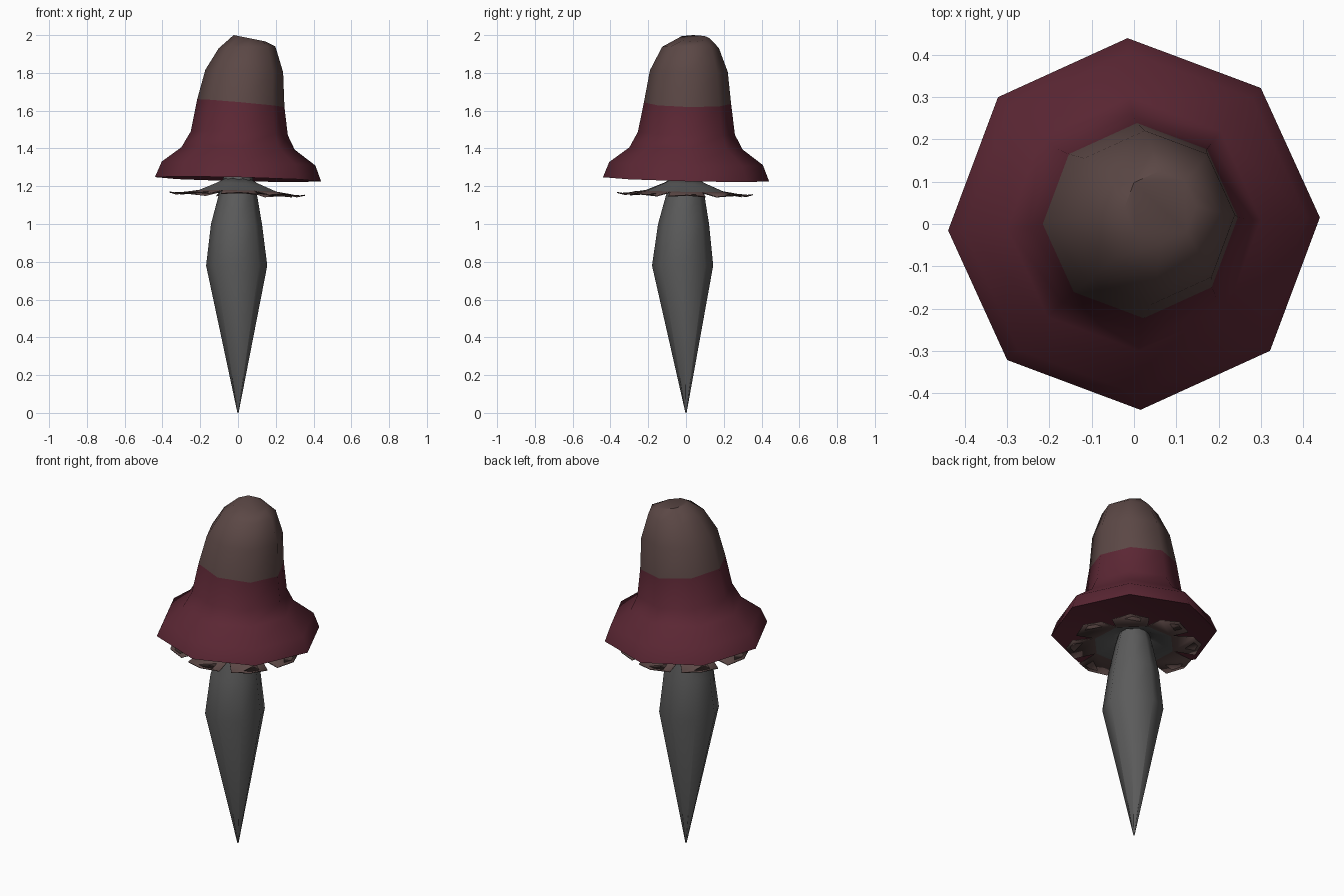
import bpy
import bmesh
from math import cos, sin, radians

SIDES = 8
TWIST = 2  # small turn of the octagon, in degrees

cube = bpy.data.objects.get("Cube")
if cube:
    bpy.data.objects.remove(cube, do_unlink=True)


def material(name, rgb):
    mat = bpy.data.materials.new(name)
    mat.use_nodes = True
    colour = (*rgb, 1)
    mat.diffuse_color = colour
    bsdf = mat.node_tree.nodes["Principled BSDF"]
    bsdf.inputs["Base Color"].default_value = colour
    bsdf.inputs["Roughness"].default_value = 0.9
    return mat


RED = material("wine red", (0.105, 0.020, 0.034))
BROWN = material("dull brown", (0.105, 0.064, 0.060))
GREY = material("stone grey", (0.105, 0.105, 0.105))


def polar(radius, degrees):
    a = radians(degrees)
    return radius * cos(a), radius * sin(a)


def finish(bm, name, materials, angle):
    mesh = bpy.data.meshes.new(name)
    bm.normal_update()
    bm.to_mesh(mesh)
    bm.free()
    for mat in materials:
        mesh.materials.append(mat)
    obj = bpy.data.objects.new(name, mesh)
    bpy.context.collection.objects.link(obj)
    bpy.ops.object.select_all(action="DESELECT")
    obj.select_set(True)
    bpy.context.view_layer.objects.active = obj
    bpy.ops.object.shade_smooth_by_angle(angle=radians(angle))
    return obj


def loft(name, rings, materials, colour_rule, angle=50):
    """Join octagons (z, centre x, centre y, radius, x tilt, y tilt)."""
    bm = bmesh.new()
    loops = []
    for z, cx, cy, r, tx, ty in rings:
        loop = []
        for i in range(SIDES):
            x, y = polar(r, i * 360 / SIDES + TWIST)
            loop.append(bm.verts.new((cx + x, cy + y, z - tx * x - ty * y)))
        loops.append(loop)
    for k, (low, high) in enumerate(zip(loops, loops[1:])):
        for i in range(SIDES):
            j = (i + 1) % SIDES
            face = bm.faces.new((low[i], low[j], high[j], high[i]))
            face.material_index = colour_rule(k)
    bm.faces.new(loops[0][::-1]).material_index = colour_rule(0)
    bm.faces.new(loops[-1]).material_index = colour_rule(len(rings))
    return finish(bm, name, materials, angle)


# Cap: hollow underside, flared rim, leaning crown with a brown top
cap_rings = [
    (1.29, 0, 0, 0.10, 0.02, 0.02),
    (1.27, 0, 0, 0.30, 0.02, 0.02),
    (1.237, 0, 0, 0.44, 0.025, 0.025),
    (1.32, 0.003, 0, 0.407, 0.025, 0.02),
    (1.40, 0, 0, 0.30, 0.02, 0.02),
    (1.48, 0.007, 0.002, 0.257, 0.04, 0.03),
    (1.64, 0.015, 0.008, 0.231, 0.09, 0.02),
    (1.81, 0.033, 0.015, 0.206, 0.03, 0.02),
    (1.935, 0.048, 0.024, 0.150, -0.03, 0.02),
    (1.983, 0.062, 0.04, 0.085, 0.20, 0.0),
]
loft("cap", cap_rings, [RED, BROWN], lambda k: int(k >= 6))

# Stem: spindle tapering to a point at the ground
stem_rings = [
    (0.0, 0, 0, 0.003, 0, 0),
    (0.78, -0.007, -0.018, 0.162, 0, 0),
    (1.0, -0.008, -0.013, 0.135, 0, 0),
    (1.17, 0, -0.003, 0.098, 0, 0),
    (1.29, 0, 0, 0.065, 0, 0),
]
loft("stem", stem_rings, [GREY], lambda k: 0)

# Skirt: grey cone around the stem with eight blunt brown petals
bm = bmesh.new()


def skirt_vert(radius, degrees, z):
    x, y = polar(radius, degrees + TWIST)
    return bm.verts.new((x - 0.004, y - 0.006, z - 0.023 * x - 0.018 * y))


step = 360 / SIDES
cone = [[skirt_vert(r, (i - 0.5) * step, z) for i in range(SIDES)]
        for r, z in ((0.05, 1.25), (0.12, 1.215), (0.22, 1.175))]
for inner, outer in zip(cone, cone[1:]):
    for i in range(SIDES):
        j = (i + 1) % SIDES
        bm.faces.new((inner[i], outer[i], outer[j], inner[j]))
for i in range(SIDES):
    j = (i + 1) % SIDES
    mid = i * step
    right = skirt_vert(0.335, mid - 17, 1.156)
    tip = skirt_vert(0.36, mid, 1.164)
    left = skirt_vert(0.335, mid + 17, 1.156)
    petal = bm.faces.new((cone[-1][i], right, tip, left, cone[-1][j]))
    petal.material_index = 1
skirt = finish(bm, "skirt", [GREY, BROWN], 50)
thickness = skirt.modifiers.new("thickness", "SOLIDIFY")
thickness.thickness = 0.006
